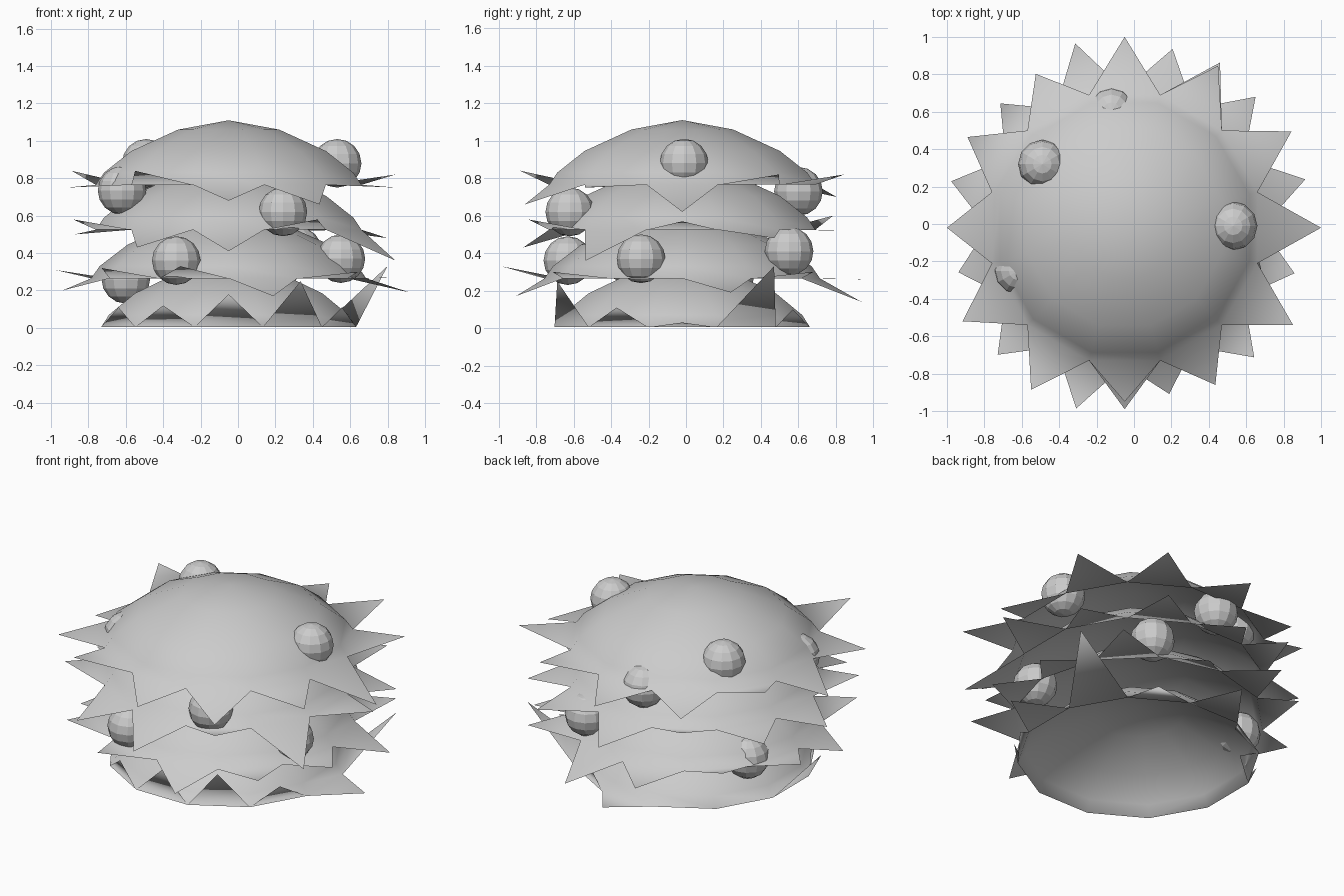
import bpy, bmesh, math

if "Cube" in bpy.data.objects:
    bpy.data.objects.remove(bpy.data.objects["Cube"])

CX, CY = -0.05, -0.02
# radius and drop of the dome rings, the last is the rim
DOME = [(0.28, -0.05), (0.54, -0.165), (0.69, -0.28), (0.735, -0.345)]


def leaf_layer(name, top, turn, tip_r, tip_z, scale=1.0):
    """Open 12-sided dome with a flat leaf tip on every rim edge."""
    bm = bmesh.new()
    n = 12
    apex = bm.verts.new((CX, CY, top))

    def point(deg, r, z):
        a = math.radians(turn + deg)
        return bm.verts.new((CX + r * math.cos(a), CY + r * math.sin(a), max(z, 0)))

    rings = [[point(30 * i - 15, r * scale, top + d) for i in range(n)] for r, d in DOME]
    for i in range(n):
        j = (i + 1) % n
        bm.faces.new((apex, rings[0][i], rings[0][j]))
        for a, b in zip(rings, rings[1:]):
            bm.faces.new((a[i], b[i], b[j], a[j]))
        # leaf tip
        bm.faces.new((rings[-1][i], point(30 * i, tip_r[i], tip_z[i]), rings[-1][j]))
    for f in bm.faces:
        f.smooth = True
    me = bpy.data.meshes.new(name)
    bm.to_mesh(me)
    bm.free()
    bpy.context.collection.objects.link(bpy.data.objects.new(name, me))


# Four stacked leaf layers; tips listed counter-clockwise from +x
leaf_layer("leaves_top", 1.11, 0,
           [1.05, 1.03, 1.0, 1.02, .95, .97, .95, 1.0, 1.0, .93, .97, 1.04],
           [.62, .82, .82, .73, .70, .84, .66, .75, .84, .68, .66, .75])
leaf_layer("leaves_upper", 0.87, 0,
           [1.03, .98, 1.02, .98, .93, .95, .94, .96, .98, .97, .95, 1.03],
           [.57, .48, .52, .45, .60, .50, .46, .58, .43, .41, .58, .36])
leaf_layer("leaves_lower", 0.61, 15,
           [1.0, .99, .99, 1.02, .94, .96, .92, .96, 1.0, .92, .98, .94],
           [.19, .30, .14, .26, .34, .31, .20, .32, .33, .17, .30, .27])
leaf_layer("leaves_bottom", 0.35, 0,
           [.97, .98, .68, .94, .60, .60, .90, .68, .70, .68, .77, .70],
           [.03, .33, .10, .05, .08, .08, .27, .11, .12, .18, .25, .11], 0.96)

# Berries tucked into the leaves
BERRIES = [(.53, -.01, .88), (-.49, .32, .88), (-.62, -.25, .735),
           (-.12, .60, .73), (.24, -.62, .62), (.55, -.24, .37),
           (-.33, -.63, .36), (-.60, .23, .26), (.32, .55, .41)]
for k, c in enumerate(BERRIES):
    bpy.ops.mesh.primitive_uv_sphere_add(segments=12, ring_count=8, radius=0.13, location=c)
    bpy.context.object.name = "berry_%d" % (k + 1)
